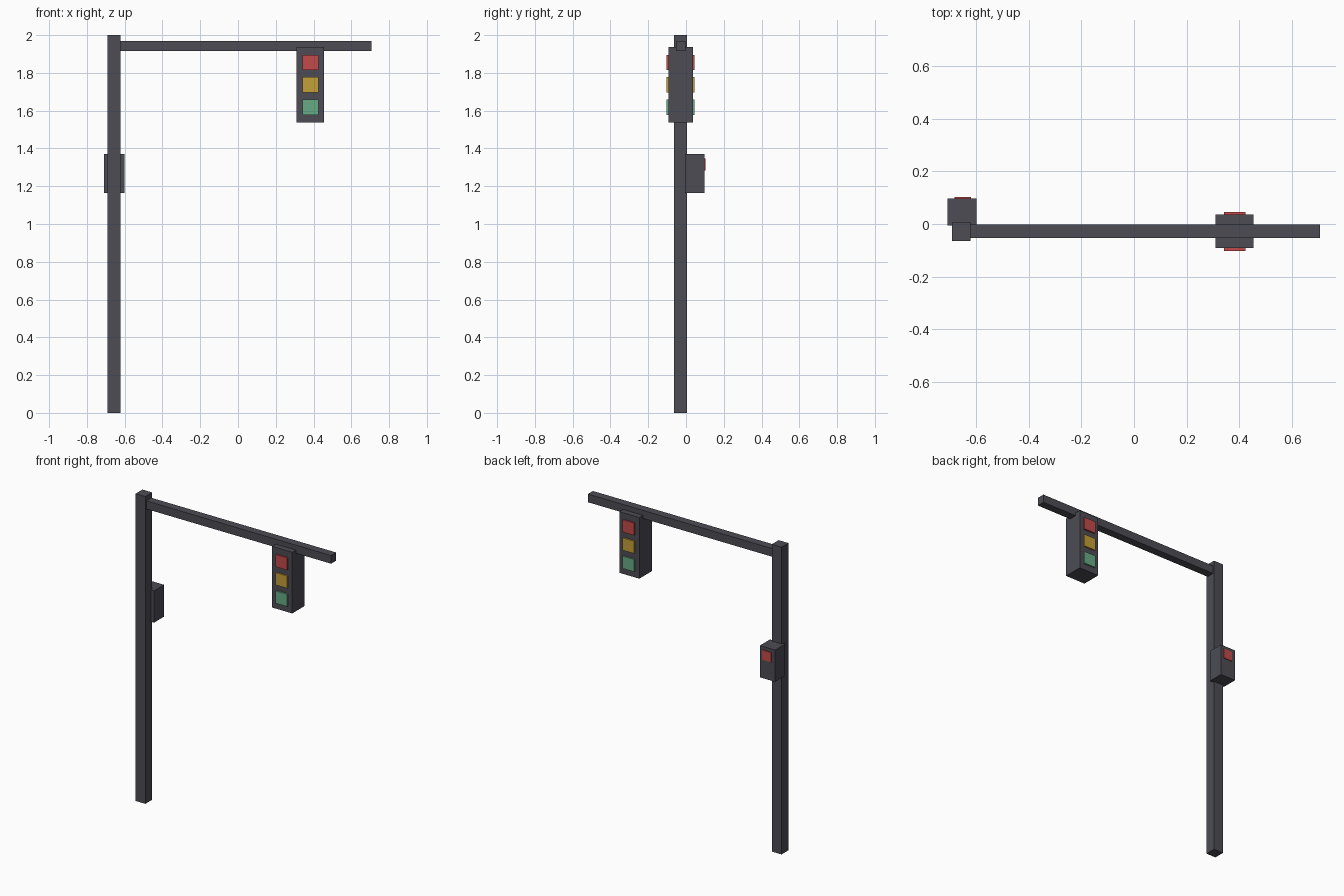
import bpy
from mathutils import Vector

cube = bpy.data.objects.get("Cube")
if cube:
    bpy.data.objects.remove(cube, do_unlink=True)


def make_material(name, rgb):
    mat = bpy.data.materials.new(name)
    mat.use_nodes = True
    color = (*rgb, 1)
    mat.diffuse_color = color
    mat.node_tree.nodes["Principled BSDF"].inputs["Base Color"].default_value = color
    return mat


def box(name, x, y, z, mat):
    """Box spanning the given (low, high) range on each axis."""
    spans = (x, y, z)
    bpy.ops.mesh.primitive_cube_add(size=1)
    obj = bpy.context.object
    obj.name = name
    centre = Vector([(a + b) / 2 for a, b in spans])
    size = Vector([b - a for a, b in spans])
    for v in obj.data.vertices:
        v.co = v.co * size
    obj.location = centre
    obj.data.materials.append(mat)
    return obj


metal = make_material("dark grey metal", (0.072, 0.072, 0.088))
red = make_material("red lamp", (0.55, 0.067, 0.067))
amber = make_material("amber lamp", (0.55, 0.35, 0.04))
green = make_material("green lamp", (0.14, 0.41, 0.24))

# Pole and overhanging arm
box("pole", (-0.692, -0.622), (-0.064, 0.006), (0, 2), metal)
box("arm", (-0.622, 0.708), (-0.054, -0.002), (1.915, 1.968), metal)

# Signal housing hung on the arm
front, back = -0.092, 0.036
box("signal_housing", (0.311, 0.455), (front, back), (1.538, 1.936), metal)

# Matching lamps on the front and back of the housing
for label, mat, z in (("red", red, 1.855), ("amber", amber, 1.737), ("green", green, 1.618)):
    for side, y in (("front", (front - 0.01, front)), ("back", (back, back + 0.01))):
        box(f"{label}_lamp_{side}", (0.342, 0.425), y, (z - 0.04, z + 0.04), mat)

# Pedestrian control box behind the pole, with its own lamp
box("control_box", (-0.71, -0.6), (-0.006, 0.097), (1.163, 1.37), metal)
box("control_box_lamp", (-0.684, -0.62), (0.097, 0.102), (1.284, 1.348), red)
